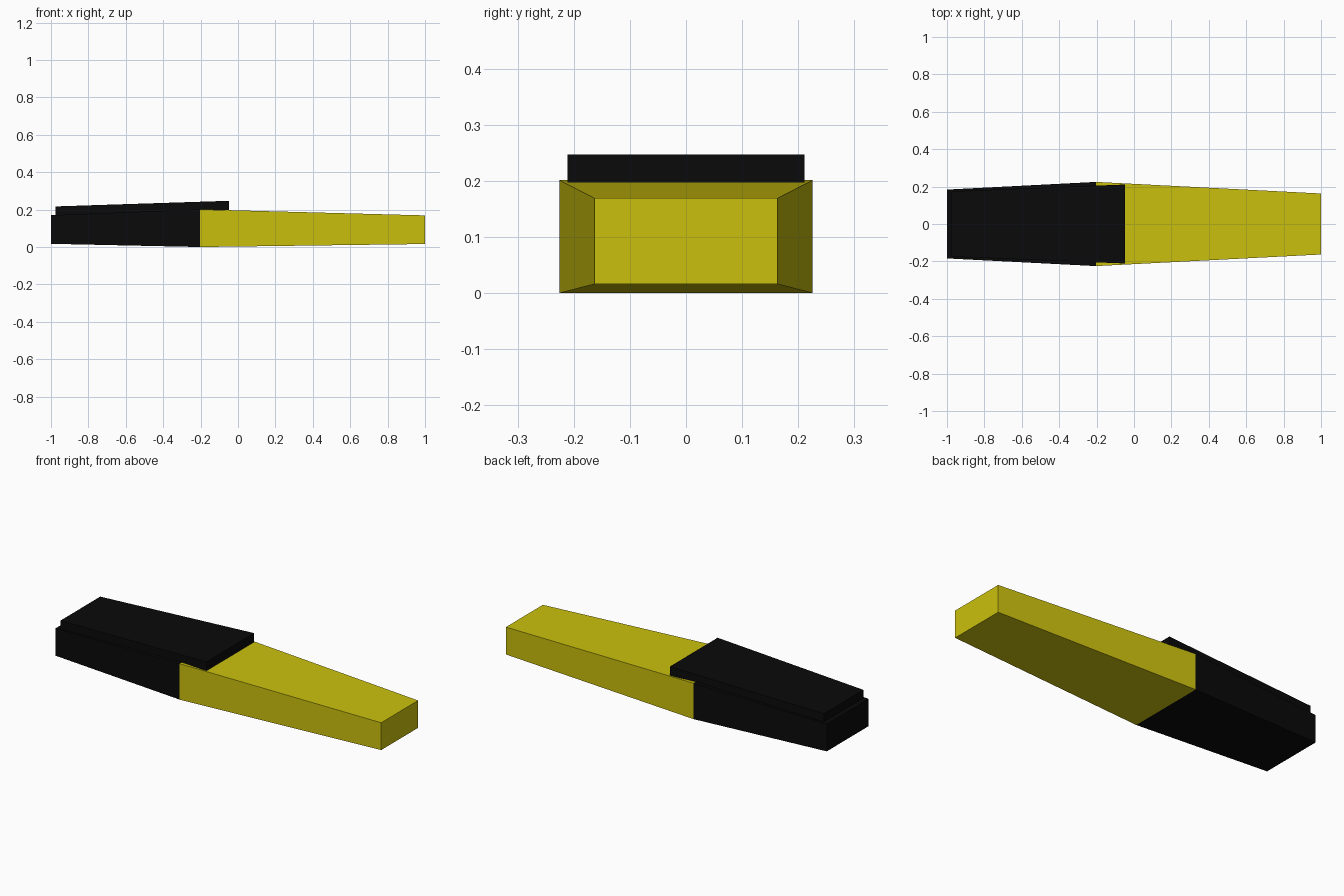
import bpy

if "Cube" in bpy.data.objects:
    bpy.data.objects.remove(bpy.data.objects["Cube"])


def material(name, color):
    m = bpy.data.materials.new(name)
    m.diffuse_color = (*color, 1)
    m.use_nodes = True
    m.node_tree.nodes["Principled BSDF"].inputs["Base Color"].default_value = m.diffuse_color
    return m


black = material("black", (0.003, 0.003, 0.003))
yellow = material("yellow", (0.60, 0.53, 0.004))


def loft(name, sections, mats):
    """Box lofted through rectangular sections (x, half width, bottom, top)."""
    verts, faces, slots = [], [], []
    for x, w, b, t in sections:
        verts += [(x, -w, b), (x, w, b), (x, w, t), (x, -w, t)]
    faces.append((3, 2, 1, 0)[::-1][::-1])
    slots.append(0)
    for s in range(len(sections) - 1):
        o = s * 4
        for i in range(4):
            j = (i + 1) % 4
            faces.append((o + i, o + j, o + 4 + j, o + 4 + i))
            slots.append(min(s, len(mats) - 1))
    o = len(verts) - 4
    faces.append((o, o + 1, o + 2, o + 3))
    slots.append(len(mats) - 1)
    mesh = bpy.data.meshes.new(name)
    mesh.from_pydata(verts, [], faces)
    for m in mats:
        mesh.materials.append(m)
    for p, s in zip(mesh.polygons, slots):
        p.material_index = s
    ob = bpy.data.objects.new(name, mesh)
    bpy.context.collection.objects.link(ob)
    return ob


# body: black rear half and yellow front half, thickest at the joint
loft("body", [(-1.0, 0.184, 0.017, 0.17),
              (-0.203, 0.225, 0.0, 0.201),
              (1.0, 0.163, 0.016, 0.169)], [black, yellow])

# raised top plate overlapping the joint
loft("top_plate", [(-0.975, 0.175, 0.165, 0.217),
                   (-0.048, 0.211, 0.195, 0.247)], [black])
